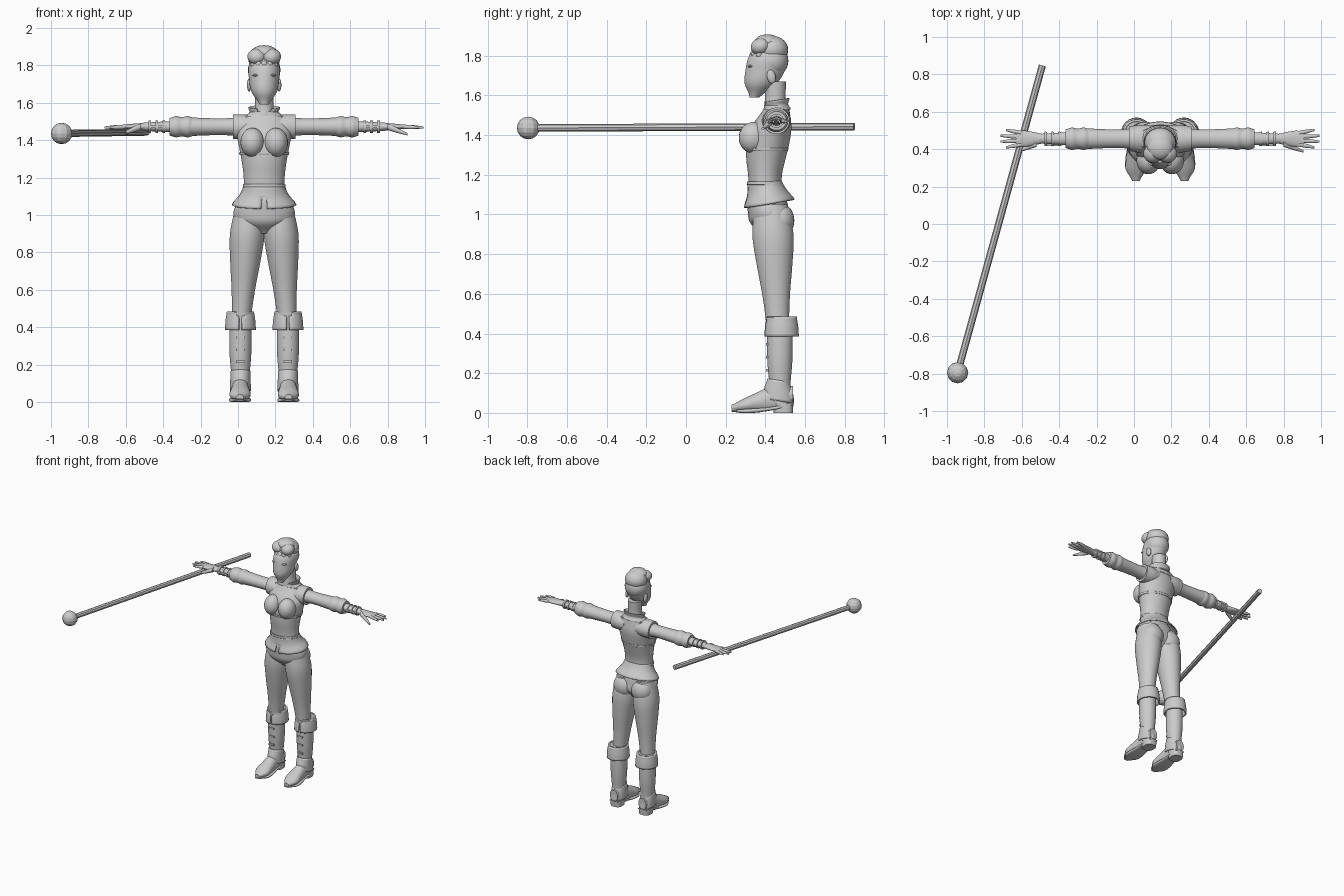
import bpy, bmesh, math
from mathutils import Matrix, Vector

cube = bpy.data.objects.get("Cube")
if cube:
    bpy.data.objects.remove(cube)

# Landmarks shared by several parts
MIDDLE = .14
ARM_Y, ARM_Z = .456, 1.472
FOOT_X, SHIN_Y = .127, .473
HEAD_Y, HIP_Y = .41, .43
WAIST_Z, HEM_Z = 1.165, 1.055

clay = bpy.data.materials.new("clay_grey")
clay.use_nodes = True
clay.diffuse_color = (.6, .6, .6, 1)
clay.node_tree.nodes["Principled BSDF"].inputs["Base Color"].default_value = clay.diffuse_color


def finish(name, bm, shell=0, smooth=True):
    bmesh.ops.recalc_face_normals(bm, faces=bm.faces)
    mesh = bpy.data.meshes.new(name)
    bm.to_mesh(mesh)
    bm.free()
    mesh.materials.append(clay)
    if smooth:
        mesh.polygons.foreach_set("use_smooth", [True] * len(mesh.polygons))
        mesh.set_sharp_from_angle(angle=math.radians(45))
    ob = bpy.data.objects.new(name, mesh)
    bpy.context.collection.objects.link(ob)
    if shell:
        ob.modifiers.new("thickness", "SOLIDIFY").thickness = shell


def smooth_value(values, t):
    """Catmull-Rom value at t along evenly spaced values."""
    last = len(values) - 1
    i = min(int(t * last), last - 1)
    u = t * last - i
    a, b, c, d = (values[min(max(i + k, 0), last)] for k in (-1, 0, 1, 2))
    m, n = (c - a) / 2, (d - b) / 2
    return b + m * u + (3 * (c - b) - 2 * m - n) * u**2 + (2 * (b - c) + m + n) * u**3


def limb(name, start, end, widths, depths=1, side=1, bow=0, shell=0,
         tilt=0, floor=0, square=1, segs=32, cut=None):
    """Skin evenly spaced elliptical sections from start to end; depths may be a ratio to widths."""
    start, end = Vector(start), Vector(end)
    run = [abs(v) for v in end - start]
    axis = run.index(max(run))
    first, second = [k for k in range(3) if k != axis]
    if not isinstance(depths, tuple):
        depths = [w * depths for w in widths]
    bm = bmesh.new()
    rings = []
    steps = 4 * (len(widths) - 1)
    for step in range(steps + 1):
        t = step / steps
        centre = start.lerp(end, t)
        centre[second] += bow * 4 * t * (1 - t)
        ring = []
        for k in range(segs):
            angle = math.tau * (k + .5) / segs
            ca, sa = math.cos(angle), math.sin(angle)
            p = centre.copy()
            p[first] += smooth_value(widths, t) * math.copysign(abs(ca)**square, ca)
            p[second] += smooth_value(depths, t) * math.copysign(abs(sa)**square, sa)
            height = p.z + tilt * (p.y - centre.y)
            ring.append(bm.verts.new((MIDDLE + side * p.x, p.y, max(height, floor))))
        rings.append(ring)
    for low, high in zip(rings, rings[1:]):
        for k in range(segs):
            bm.faces.new((low[k - 1], low[k], high[k], high[k - 1]))
    if not shell:
        bm.faces.new(rings[0])
        bm.faces.new(rings[-1])
    if cut:
        gap = [f for f in bm.faces if cut(f.calc_center_median() - Vector((MIDDLE, 0, 0)))]
        bmesh.ops.delete(bm, geom=gap, context="FACES")
    finish(name, bm, shell)


def upright(name, y, low, high, widths, depths=1, x=0, **options):
    limb(name, (x, y, low), (x, y, high), widths, depths, **options)


def ball(name, centre, radii, side=1, lean=0):
    x, y, z = centre
    place = Matrix.Translation((MIDDLE + side * x, y, z))
    bm = bmesh.new()
    bmesh.ops.create_uvsphere(bm, u_segments=24, v_segments=16, radius=1,
                              matrix=place @ Matrix.Rotation(lean, 4, "X") @ Matrix.Diagonal((*radii, 1)))
    finish(name, bm)


def box(name, centre, size, side):
    x, y, z = centre
    place = Matrix.Translation((MIDDLE + side * x, y, z))
    bm = bmesh.new()
    bmesh.ops.create_cube(bm, size=1, matrix=place @ Matrix.Diagonal((*size, 1)))
    finish(name, bm)


# Jacket with its seams, peplum and collar
limb("jacket", (0, .4, 1.12), (0, ARM_Y, 1.53), (.11, .11, .12, .135, .147, .12),
     (.083, .086, .1, .108, .1, .065), bow=-.02)
upright("shoulder_yoke", ARM_Y, 1.5, 1.55, (.13, .08), (.07, .06))
upright("corset_seam", .406, 1.32, 1.335, (.133, .135), .82, shell=.004)
upright("waist_seam", .394, 1.15, WAIST_Z, (.115, .113), .77, shell=.005)
limb("peplum", (0, .394, WAIST_Z), (0, .42, HEM_Z), (.11, .13, .173), (.085, .1, .128),
     shell=.008, tilt=.17, cut=lambda c: abs(c.x) < .012 and c.y < .4 and c.z < 1.09)
upright("collar", ARM_Y, 1.52, 1.575, (.095, .077, .086), .77, shell=.007, tilt=.15,
        cut=lambda c: c.y < HEAD_Y and abs(c.x) < (c.z - 1.5) * .6)

# Neck, head and face
upright("neck", .45, 1.49, 1.67, (.062, .05, .052), 1.05)
limb("head", (0, .345, 1.59), (0, .425, 1.86), (.025, .068, .081, .083, .05),
     (.025, .08, .1, .1, .06), bow=.014)
upright("nose", .316, 1.66, 1.74, (.017, .012, .009), (.02, .015, .01), segs=16)
ball("upper_lip", (0, .319, 1.646), (.022, .011, .006))
ball("lower_lip", (0, .321, 1.636), (.018, .011, .007))

# Swept-up hair
ball("hair_back", (0, .432, 1.775), (.087, .084, .085))
ball("hair_crown", (0, .435, 1.83), (.084, .08, .07))
ball("hair_top", (0, HEAD_Y, 1.868), (.07, .065, .04))
for i in range(-2, 3):
    ball("forehead_curl", (i * .028, .338 + i * i * .008, 1.805), (.017, .017, .02))

limb("pelvis", (0, HIP_Y, .9), (0, .4, 1.13), (.04, .145, .165, .14, .11), (.05, .1, .104, .1, .08))

for side, prefix in ((1, "left_"), (-1, "right_")):
    # Paired features of the head and trunk
    ball(prefix + "eye", (.036, .328, 1.722), (.017, .012, .009), side)
    ball(prefix + "brow", (.038, .325, 1.747), (.025, .014, .007), side)
    ball(prefix + "ear", (.08, HIP_Y, 1.695), (.012, .022, .035), side, lean=.2)
    ball(prefix + "hair_roll", (.04, .376, 1.847), (.05, .05, .042), side, lean=.3)
    ball(prefix + "breast", (.063, .338, 1.388), (.064, .072, .078), side, lean=-.15)
    ball(prefix + "buttock", (.078, .476, .97), (.082, .07, .085), side)

    # Leg, boot and folded cuff
    limb(prefix + "leg", (.08, HIP_Y, 1.05), (.122, .462, .45), (.075, .093, .081, .063, .052), 1.12, side)
    upright(prefix + "boot", SHIN_Y, .05, .45, (.048, .05, .058, .06, .058), 1.08, FOOT_X, side=side)
    upright(prefix + "boot_cuff", .482, .385, .485, (.083, .08, .073), 1.05, FOOT_X, side=side, shell=.012,
            cut=lambda c: c.y < ARM_Y and abs(abs(c.x) - FOOT_X) < .015)
    upright(prefix + "cuff_lining", SHIN_Y, .47, .48, (.07, .07), 1.05, FOOT_X, side=side)
    upright(prefix + "ankle_guard", .466, .06, .165, (.056, .055, .053), (.08, .073, .056),
            FOOT_X, side=side, shell=.006, tilt=-.15)
    for i in range(3):
        box(prefix + "boot_strap", (FOOT_X, HEAD_Y, .215 + i * .065), (.045, .012, .013), side)

    # Foot, sole and heel
    limb(prefix + "foot", (FOOT_X, .54, .09), (.13, .23, .025), (.035, .047, .047, .052, .055, .02),
         (.045, .06, .065, .05, .035, .015), side, floor=.016)
    limb(prefix + "sole", (FOOT_X, .54, .045), (.13, .23, .01), (.036, .047, .047, .057, .055, .02),
         .2, side, bow=-.012, square=.6)
    upright(prefix + "heel", .49, 0, .05, (.044, .047), 1.1, FOOT_X, side=side, square=.7)

    # Sleeve with vest cap and puffed cuff, forearm and bracelets
    def arm(name, inner, outer, widths, depths=.9):
        limb(prefix + name, (inner, ARM_Y, ARM_Z), (outer, ARM_Y, ARM_Z), widths, depths, side)

    arm("vest_shoulder", .05, .168, (.07, .074, .066), (.06, .066, .067))
    arm("sleeve", .12, .39, (.058, .05, .051, .055))
    arm("sleeve_cuff", .375, .505, (.05, .06, .054, .06, .05), .95)
    arm("forearm", .48, .645, (.036, .031, .026), .85)
    for i in range(3):
        arm("bracelet", .53 + i * .037, .544 + i * .037, (.037, .038))
    box(prefix + "bracelet_strap", (.57, .42, ARM_Z), (.085, .008, .014), side)

    # Hand with spread fingers
    arm("palm", .63, .77, (.026, .036, .043, .04), (.02, .018, .014, .01))
    for i in range(4):
        spread = i - 1.5
        limb(prefix + "finger", (.745, ARM_Y + spread * .021, ARM_Z),
             (.856 - spread**2 * .014, ARM_Y + spread * .031, ARM_Z - .004), (.0115, .011, .006), 1, side, segs=12)
    limb(prefix + "thumb", (.66, HIP_Y, ARM_Z), (.765, .388, 1.432), (.018, .014, .007), 1, side, segs=12)

# Staff with a faceted knob
knob, tip = Vector((-.943, -.795, 1.436)), Vector((-.49, .848, 1.443))
turn = (tip - knob).to_track_quat("Z", "Y").to_matrix().to_4x4()
bm = bmesh.new()
bmesh.ops.create_cone(bm, cap_ends=True, segments=8, radius1=.019, radius2=.019, depth=(tip - knob).length,
                      matrix=Matrix.Translation((knob + tip) / 2) @ turn)
finish("staff", bm, smooth=False)
bm = bmesh.new()
bmesh.ops.create_uvsphere(bm, u_segments=12, v_segments=8, radius=.057, matrix=Matrix.Translation(knob))
finish("staff_knob", bm, smooth=False)
